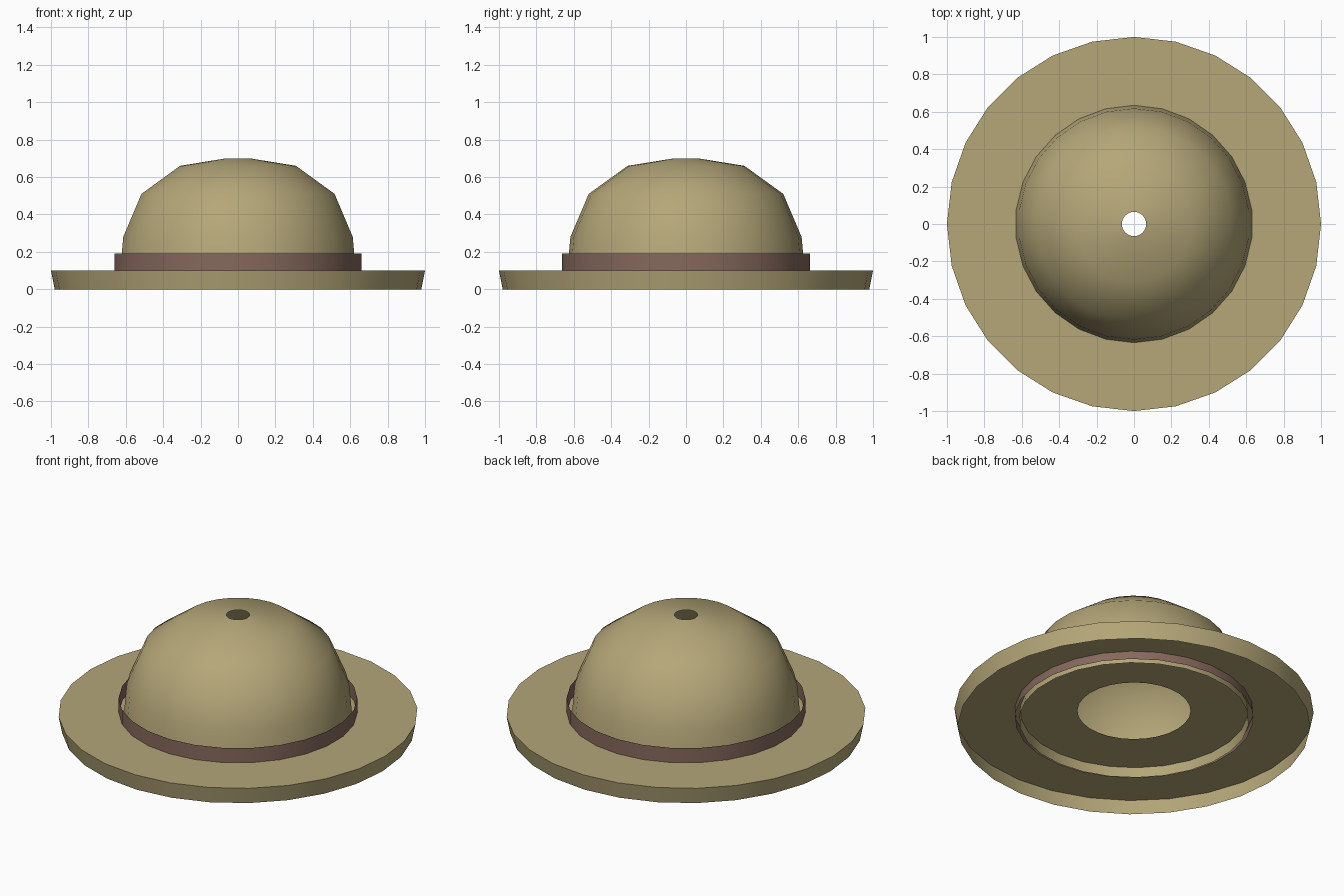
import bpy
import bmesh
from math import pi, cos, sin, radians

cube = bpy.data.objects.get("Cube")
if cube:
    bpy.data.objects.remove(cube, do_unlink=True)


def make_material(name, rgb):
    mat = bpy.data.materials.new(name)
    mat.use_nodes = True
    color = (*rgb, 1.0)
    mat.diffuse_color = color
    mat.node_tree.nodes["Principled BSDF"].inputs["Base Color"].default_value = color
    return mat


def lathe(name, profile, sides, mat):
    """Revolve (radius, height) points, listed bottom to top, into an open shell."""
    bm = bmesh.new()
    angles = [pi / 2 + 2 * pi * i / sides for i in range(sides)]
    rings = [[bm.verts.new((r * cos(a), r * sin(a), z)) for a in angles]
             for r, z in profile]
    for low, high in zip(rings, rings[1:]):
        for i in range(sides):
            j = (i + 1) % sides
            bm.faces.new((low[i], low[j], high[j], high[i]))
    mesh = bpy.data.meshes.new(name)
    bm.to_mesh(mesh)
    bm.free()
    mesh.materials.append(mat)
    obj = bpy.data.objects.new(name, mesh)
    bpy.context.collection.objects.link(obj)
    bpy.ops.object.select_all(action="DESELECT")
    obj.select_set(True)
    bpy.context.view_layer.objects.active = obj
    bpy.ops.object.shade_smooth_by_angle(angle=radians(40))
    return obj


tan = make_material("tan_straw", (0.46, 0.385, 0.19))
brown = make_material("brown_ribbon", (0.24, 0.14, 0.11))

# Brim: flared skirt, flat top running inward under the crown
lathe("brim", [(0.98, 0), (1.0, 0.1), (0.315, 0.1)], 28, tan)

# Crown: rounded shell with a small vent hole at the top
crown_profile = [(0.64, 0.04), (0.618, 0.28), (0.52, 0.51),
                 (0.312, 0.66), (0.065, 0.70)]
lathe("crown", crown_profile, 26, tan)

# Ribbon band: loose upright ring around the crown
lathe("band", [(0.664, 0.05), (0.664, 0.19)], 26, brown)
